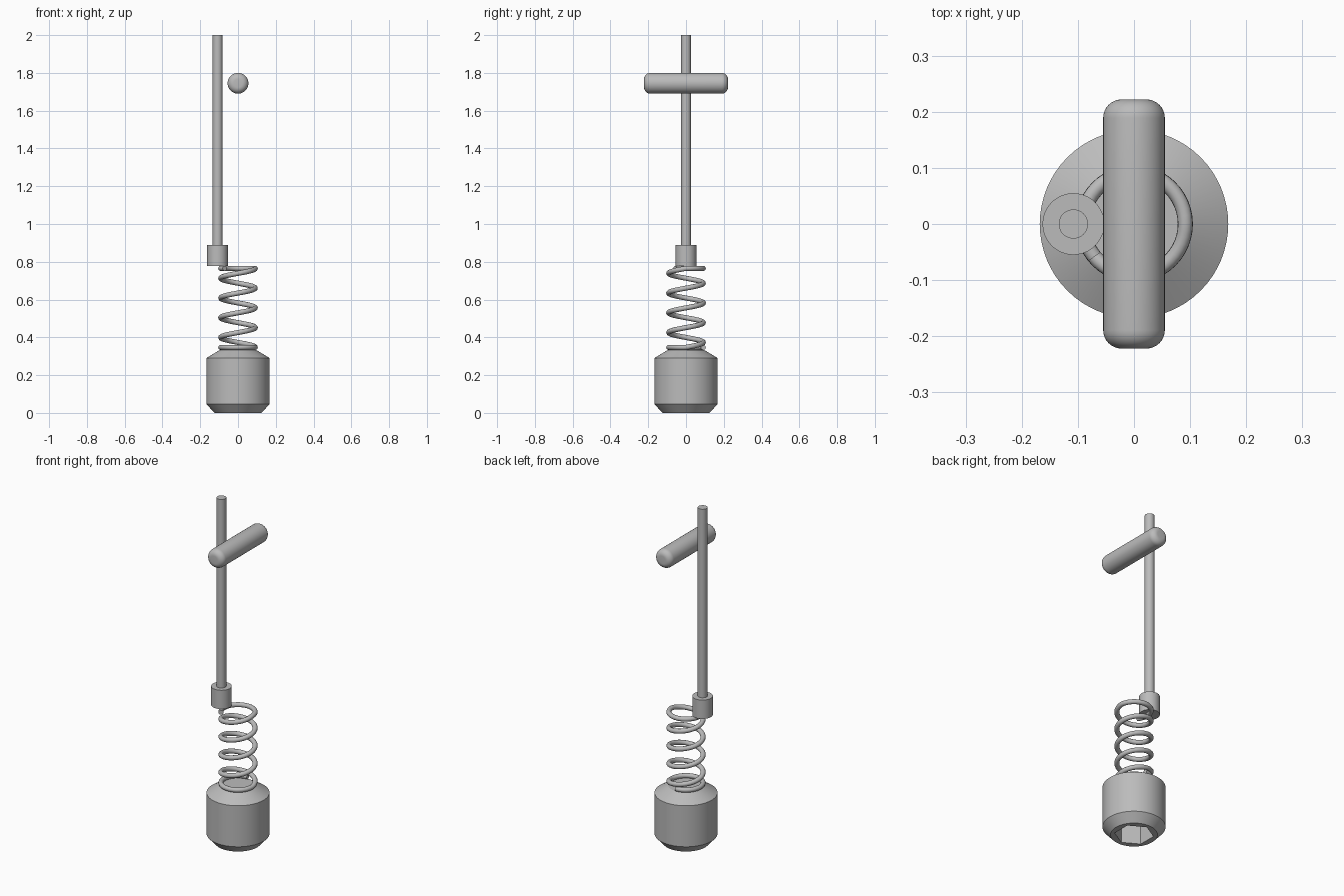
import bpy
import bmesh
from math import cos, sin, tau, radians
from mathutils import Vector

cube = bpy.data.objects.get("Cube")
if cube:
    bpy.data.objects.remove(cube, do_unlink=True)

GREY = (0.5, 0.5, 0.5, 1.0)
metal = bpy.data.materials.new("grey metal")
metal.use_nodes = True
metal.diffuse_color = GREY
metal.node_tree.nodes["Principled BSDF"].inputs["Base Color"].default_value = GREY


def select_only(obj):
    bpy.ops.object.select_all(action="DESELECT")
    obj.select_set(True)
    bpy.context.view_layer.objects.active = obj


def finish(obj, angle=30):
    if not obj.data.materials:
        obj.data.materials.append(metal)
    select_only(obj)
    bpy.ops.object.shade_smooth_by_angle(angle=radians(angle))
    return obj


def lathe(name, profile, steps=64):
    """Revolve (radius, height) points around z; first and last lie on the axis."""
    bm = bmesh.new()
    verts = [bm.verts.new((r, 0, z)) for r, z in profile]
    edges = [bm.edges.new(pair) for pair in zip(verts, verts[1:])]
    bmesh.ops.spin(bm, geom=verts + edges, cent=(0, 0, 0), axis=(0, 0, 1),
                   angle=tau, steps=steps)
    bmesh.ops.remove_doubles(bm, verts=bm.verts, dist=1e-5)
    bmesh.ops.recalc_face_normals(bm, faces=bm.faces)
    mesh = bpy.data.meshes.new(name)
    bm.to_mesh(mesh)
    bm.free()
    obj = bpy.data.objects.new(name, mesh)
    bpy.context.collection.objects.link(obj)
    return obj


def rod(name, radius, bottom, top, x=0.0, sides=48):
    bpy.ops.mesh.primitive_cylinder_add(
        vertices=sides, radius=radius, depth=top - bottom,
        location=(x, 0, (bottom + top) / 2))
    obj = bpy.context.object
    obj.name = name
    return obj


# Chamfered base with a hexagonal socket underneath
base = lathe("base", [(0, 0), (0.125, 0), (0.168, 0.048), (0.168, 0.29),
                      (0.095, 0.334), (0, 0.334)])
base.data.materials.append(metal)
socket = rod("socket_cutter", 0.105, -0.1, 0.16, sides=6)
socket.hide_render = True
cut = base.modifiers.new("socket", "BOOLEAN")
cut.operation = "DIFFERENCE"
cut.solver = "EXACT"
cut.object = socket
select_only(base)
bpy.ops.object.modifier_apply(modifier=cut.name)
bpy.data.objects.remove(socket, do_unlink=True)
finish(base, 20)

# Coil spring with flat end coils
COIL, WIRE, LOW, HIGH, TURNS = 0.0915, 0.0135, 0.347, 0.765, 4
START, END, PER_TURN = -0.75, 4.61, 48
count = int((END - START) * PER_TURN)
curve = bpy.data.curves.new("spring", "CURVE")
curve.dimensions = "3D"
curve.bevel_depth = WIRE
curve.bevel_resolution = 4
curve.use_fill_caps = True
spline = curve.splines.new("POLY")
spline.points.add(count)
for i, point in enumerate(spline.points):
    turn = START + (END - START) * i / count
    rise = min(max(turn / TURNS, 0), 1)
    point.co = (COIL * cos(tau * turn), COIL * sin(tau * turn),
                LOW + (HIGH - LOW) * rise, 1)
spring = bpy.data.objects.new("spring", curve)
bpy.context.collection.objects.link(spring)
select_only(spring)
bpy.ops.object.convert(target="MESH")
finish(bpy.context.object, 40)

# Offset collar and tall thin stem
SIDE = -0.108
finish(rod("collar", 0.055, 0.778, 0.889, SIDE))
finish(rod("stem", 0.026, 0.889, 2.0, SIDE))

# Rounded cross pin, lying front to back
BODY, ROUND = 0.222, 0.033
arc = [Vector((0.055 - ROUND + ROUND * sin(a), BODY - ROUND + ROUND * cos(a)))
       for a in (tau / 4 * i / 8 for i in range(9))]
upper = [(0, BODY)] + [tuple(p) for p in arc]
pin = lathe("cross_pin", upper + [(r, -z) for r, z in reversed(upper)], 48)
pin.rotation_euler.x = tau / 4
pin.location.z = 1.745
finish(pin)
